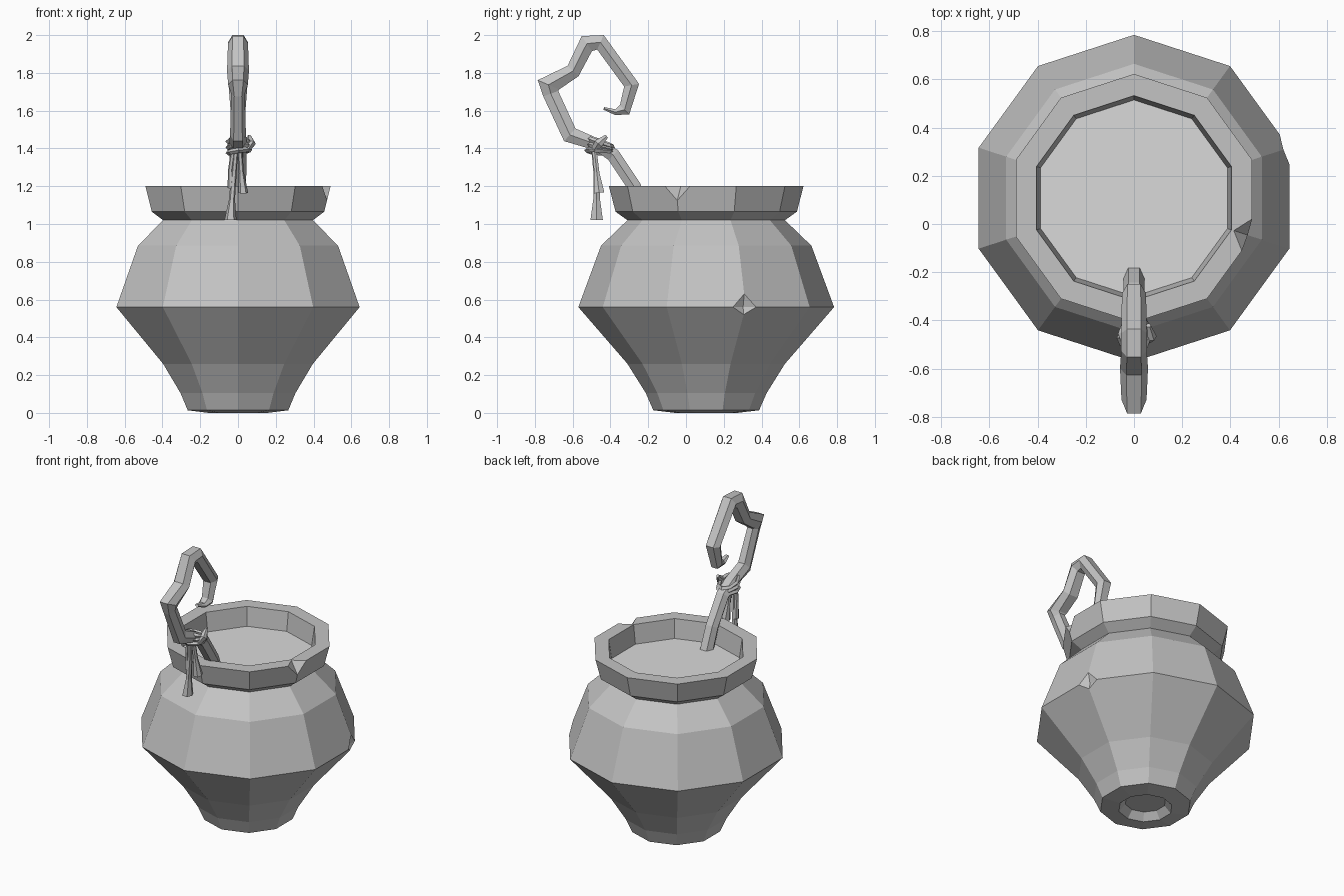
import bpy, bmesh, math
from mathutils import Vector, Matrix

if "Cube" in bpy.data.objects:
    bpy.data.objects.remove(bpy.data.objects["Cube"], do_unlink=True)

SIDES = 10
CENTRE_Y = 0.107


def make_material(name, value):
    mat = bpy.data.materials.new(name)
    mat.use_nodes = True
    colour = (value, value, value, 1)
    mat.diffuse_color = colour
    mat.node_tree.nodes["Principled BSDF"].inputs["Base Color"].default_value = colour
    return mat


grey = make_material("grey", 0.55)
light_grey = make_material("light grey", 0.7)


def finish(bm, name, mat):
    bmesh.ops.recalc_face_normals(bm, faces=bm.faces)
    mesh = bpy.data.meshes.new(name)
    bm.to_mesh(mesh)
    bm.free()
    mesh.materials.append(mat)
    obj = bpy.data.objects.new(name, mesh)
    bpy.context.collection.objects.link(obj)
    return obj


def skin(bm, rings):
    """Join successive rings of points with quads and cap both ends."""
    rings = [[bm.verts.new(p) for p in ring] for ring in rings]
    for a, b in zip(rings, rings[1:]):
        for i in range(len(a)):
            j = (i + 1) % len(a)
            bm.faces.new((a[i], a[j], b[j], b[i]))
    bm.faces.new(rings[0])
    bm.faces.new(rings[-1])


def around(angle, r, z):
    return Vector((r * math.cos(angle), CENTRE_Y + r * math.sin(angle), z))


def lathe(name, profile, mat):
    bm = bmesh.new()
    angles = [math.pi / 2 + math.tau * i / SIDES for i in range(SIDES)]
    skin(bm, [[around(a, r, z) for a in angles] for r, z in profile])
    return finish(bm, name, mat)


def sweep(name, stations, mat):
    """Six-sided bar through (x, y, z, half width, half depth) stations."""
    pts = [Vector(s[:3]) for s in stations]
    rings = []
    for i, (p, s) in enumerate(zip(pts, stations)):
        before = (p - pts[i - 1]).normalized() if i else Vector()
        after = (pts[i + 1] - p).normalized() if i < len(pts) - 1 else Vector()
        normal = (before + after).cross(Vector((1, 0, 0))).normalized()
        w, h = s[3:]
        rings.append([p + Vector((w * u, 0, 0)) + normal * h * v for u, v in
                      ((1, 0), (.55, 1), (-.55, 1), (-1, 0), (-.55, -1), (.55, -1))])
    bm = bmesh.new()
    skin(bm, rings)
    return finish(bm, name, mat)


# Pot body with recessed foot, flared rim and inner wall
pot = lathe("pot", [
    (.125, .045), (.165, 0), (.28, .014), (.32, .105), (.417, .26),
    (.677, .56), (.557, .885), (.417, 1.02), (.48, 1.065), (.515, 1.2),
    (.425, 1.2), (.405, 1.06)], grey)

# Liquid surface
lathe("liquid", [(.4, 1.062), (.408, 1.075)], light_grey)


def chip(degrees, r, z, depth, width, height):
    """Cut a diamond-shaped chip out of a corner of the pot."""
    angle = math.radians(degrees)
    bm = bmesh.new()
    axes = [Vector((depth, 0, 0)), Vector((0, width, 0)), Vector((0, 0, height))]
    for axis in axes:
        bm.verts.new(axis)
        bm.verts.new(-axis)
    bmesh.ops.convex_hull(bm, input=bm.verts[:])
    bm.transform(Matrix.Translation(around(angle, r, z)) @ Matrix.Rotation(angle, 4, "Z"))
    cutter = finish(bm, "chip_cutter", grey)
    cutter.hide_render = True
    mod = pot.modifiers.new("chip", "BOOLEAN")
    mod.operation = "DIFFERENCE"
    mod.solver = "EXACT"
    mod.object = cutter
    bpy.context.view_layer.objects.active = pot
    bpy.ops.object.modifier_apply(modifier=mod.name)
    bpy.data.objects.remove(cutter, do_unlink=True)


# Chips in the rim and the belly
for degrees in (-18, 126, 234):
    chip(degrees, .515, 1.2, .08, .097, .1)
for degrees in (18, 234):
    chip(degrees, .677, .56, .045, .12, .165)

# Crooked ladle handle standing in the pot
sweep("ladle_handle", [
    (0, -.215, 1.05, .043, .04),
    (0, -.275, 1.2, .043, .036),
    (0, -.385, 1.365, .045, .036),
    (0, -.47, 1.42, .048, .032),
    (0, -.615, 1.472, .042, .045),
    (0, -.716, 1.69, .036, .042),
    (0, -.728, 1.737, .052, .062),
    (0, -.598, 1.81, .058, .04),
    (0, -.525, 1.955, .053, .048),
    (0, -.453, 1.962, .053, .042),
    (0, -.288, 1.735, .05, .04),
    (0, -.325, 1.605, .04, .035),
    (0, -.375, 1.592, .03, .015),
    (0, -.435, 1.612, .014, .007)], grey)

# Cord wound round the handle
for i, (z, tilt) in enumerate(((1.385, -4), (1.408, -12), (1.432, -20))):
    bpy.ops.mesh.primitive_torus_add(
        major_segments=8, minor_segments=4, major_radius=.07, minor_radius=.014,
        location=(.005, -.455, z), rotation=(math.radians(tilt), math.radians(-8 + 6 * i), 0))
    loop = bpy.context.object
    loop.name = f"cord_loop_{i + 1}"
    loop.scale = (.85, 1, 1)
    loop.data.materials.append(grey)

# Knot beside the handle
sweep("cord_knot", [
    (.045, -.49, 1.385, .014, .014),
    (.07, -.465, 1.425, .024, .024),
    (.06, -.42, 1.465, .01, .01)], grey)

# Hanging cord ends with frayed tips
sweep("long_cord_end", [
    (-.01, -.49, 1.4, .012, .012),
    (-.022, -.475, 1.26, .014, .014),
    (-.032, -.473, 1.13, .016, .018),
    (-.04, -.473, 1.02, .032, .033)], grey)
sweep("short_cord_end", [
    (.01, -.485, 1.39, .012, .012),
    (.018, -.472, 1.27, .014, .014),
    (.028, -.46, 1.165, .026, .028)], grey)
sweep("side_cord_end", [
    (-.025, -.49, 1.4, .012, .012),
    (-.04, -.478, 1.29, .012, .012),
    (-.04, -.472, 1.19, .016, .016)], grey)
